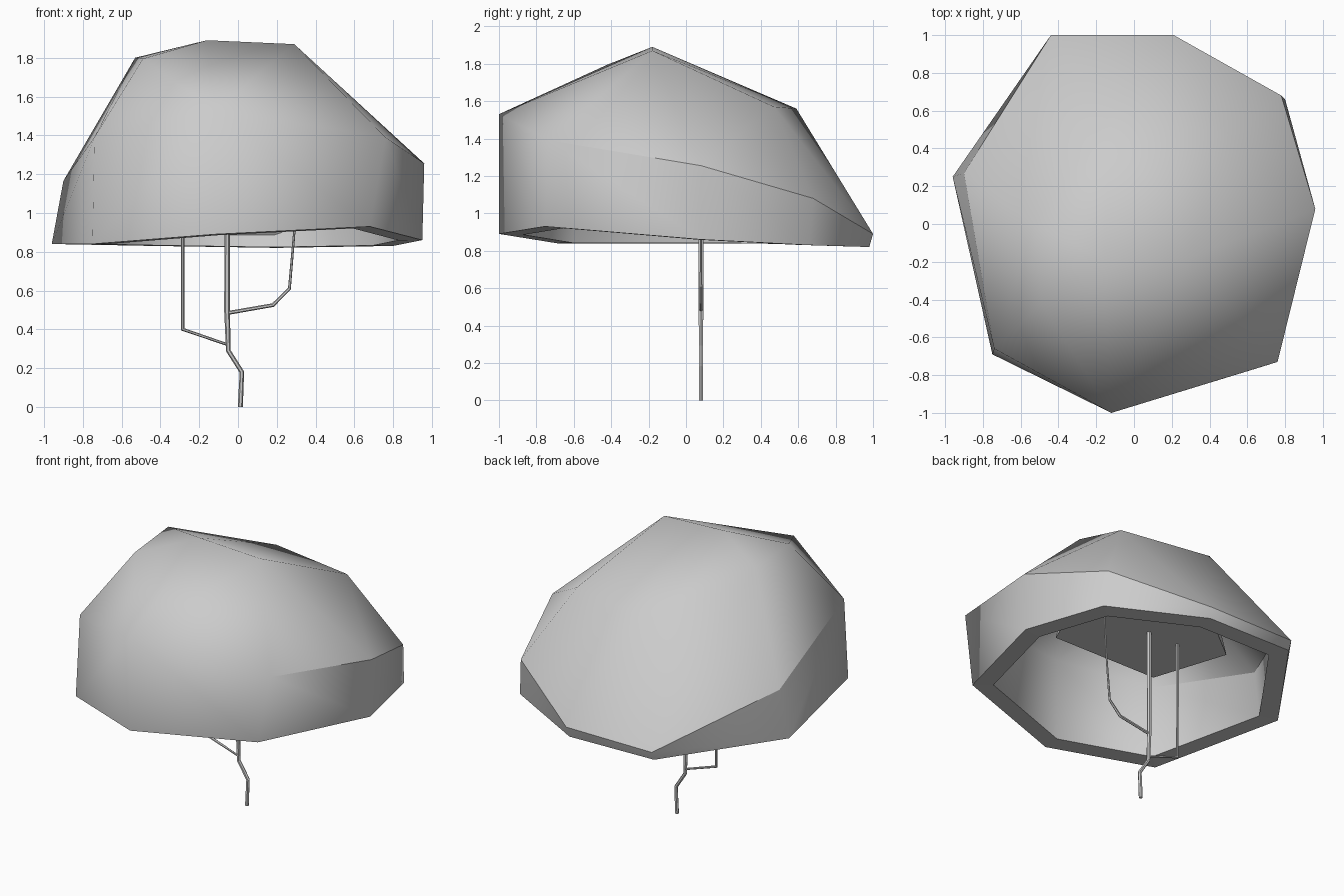
import bpy, bmesh, math
from mathutils import Vector

if "Cube" in bpy.data.objects:
    bpy.data.objects.remove(bpy.data.objects["Cube"])


def finish(bm, name):
    """Turn a bmesh into a linked object."""
    mesh = bpy.data.meshes.new(name)
    bm.to_mesh(mesh)
    bm.free()
    ob = bpy.data.objects.new(name, mesh)
    bpy.context.collection.objects.link(ob)
    return ob


# Canopy: faceted dome, hull over a bottom rim, a shoulder ring and a crown
rim = [(-.12, -1, .89), (.68, -.755, .93), (.95, .08, .86), (.80, .66, .83),
       (.20, .98, .82), (-.44, .975, .83), (-.96, .25, .84), (-.75, -.69, .84)]
shoulder = [(-.12, -1, 1.53), (.76, -.73, 1.39), (.96, .08, 1.255), (.78, .68, 1.08),
            (.21, 1, .89), (-.44, 1, .89), (-.90, .27, 1.165), (-.74, -.66, 1.39)]
crown = [(-.49, -.42, 1.795), (-.16, -.18, 1.89), (.29, -.18, 1.87),
         (.50, .47, 1.57), (-.12, .59, 1.56), (-.53, 0, 1.80)]

bm = bmesh.new()
rim_v = [bm.verts.new(p) for p in rim]
shoulder_v = [bm.verts.new(p) for p in shoulder]
for p in crown:
    bm.verts.new(p)
bmesh.ops.convex_hull(bm, input=bm.verts[:])
floor = [f for f in bm.faces if all(v in rim_v for v in f.verts)]
bmesh.ops.delete(bm, geom=floor, context='FACES')
loose = [e for e in bm.edges if not e.link_faces]
bmesh.ops.delete(bm, geom=loose, context='EDGES')

for f in bm.faces:
    f.smooth = True
for v, w in zip(shoulder_v[1:], shoulder_v[2:]):   # crease under the dome
    e = bm.edges.get((v, w))
    if e:
        e.smooth = False
for e in bm.edges:
    if e.is_boundary:
        e.smooth = False

# Inner wall: scaled copy joined to the outside by a flat lip
dup = bmesh.ops.duplicate(bm, geom=bm.verts[:] + bm.edges[:] + bm.faces[:])
twin = dup["vert_map"]
inner = {g for g in dup["geom"] if isinstance(g, bmesh.types.BMVert)}
open_edges = [e for e in bm.edges if e.is_boundary and e.verts[0] not in inner]
for v in inner:
    v.co = Vector((v.co.x * .87, v.co.y * .87, .85 + (v.co.z - .85) * .88))
for e in open_edges:
    a, b = e.verts
    bm.faces.new((a, b, twin[b], twin[a]))
bmesh.ops.recalc_face_normals(bm, faces=bm.faces[:])
finish(bm, "canopy")

# Smaller leaf cluster inside the canopy, where the branches end
base = [(-.435, -.33), (.35, -.34), (.52, .05), (.38, .40), (-.22, .48), (-.60, .18)]
bm = bmesh.new()
for x, y in base:
    bm.verts.new((x, y, 1.21))
    bm.verts.new((x * .95, y * .95, 1.34))
    bm.verts.new((x * .5, y * .5 - .05, 1.58))
bmesh.ops.convex_hull(bm, input=bm.verts[:])
finish(bm, "inner_leaf_cluster")


def limb(name, points, y=.08, sides=6):
    """Tapered tube through (x, z, radius) points in one upright plane."""
    bm = bmesh.new()
    pts = [Vector((x, y, z)) for x, z, r in points]
    rings = []
    for i, p in enumerate(pts):
        t = Vector()
        if i > 0:
            t += (p - pts[i - 1]).normalized()
        if i < len(pts) - 1:
            t += (pts[i + 1] - p).normalized()
        side = Vector((t.z, 0, -t.x)).normalized()
        r = points[i][2]
        rings.append([bm.verts.new(p + r * (side * math.cos(a) + Vector((0, math.sin(a), 0))))
                      for a in (2 * math.pi * k / sides for k in range(sides))])
    for a, b in zip(rings, rings[1:]):
        for k in range(sides):
            n = (k + 1) % sides
            bm.faces.new((a[k], a[n], b[n], b[k]))
    bm.faces.new(rings[0])
    bm.faces.new(rings[-1])
    bmesh.ops.recalc_face_normals(bm, faces=bm.faces[:])
    finish(bm, name)


# Trunk and its two side branches
limb("trunk", [(.012, 0, .013), (.02, .18, .012), (-.05, .29, .012),
               (-.056, .49, .015), (-.055, 1.30, .015)])
limb("left_branch", [(-.05, .32, .007), (-.285, .40, .010), (-.285, 1.24, .010)])
limb("right_branch", [(-.05, .485, .010), (.18, .525, .010),
                      (.265, .61, .008), (.29, .90, .006), (.31, 1.24, .005)])
